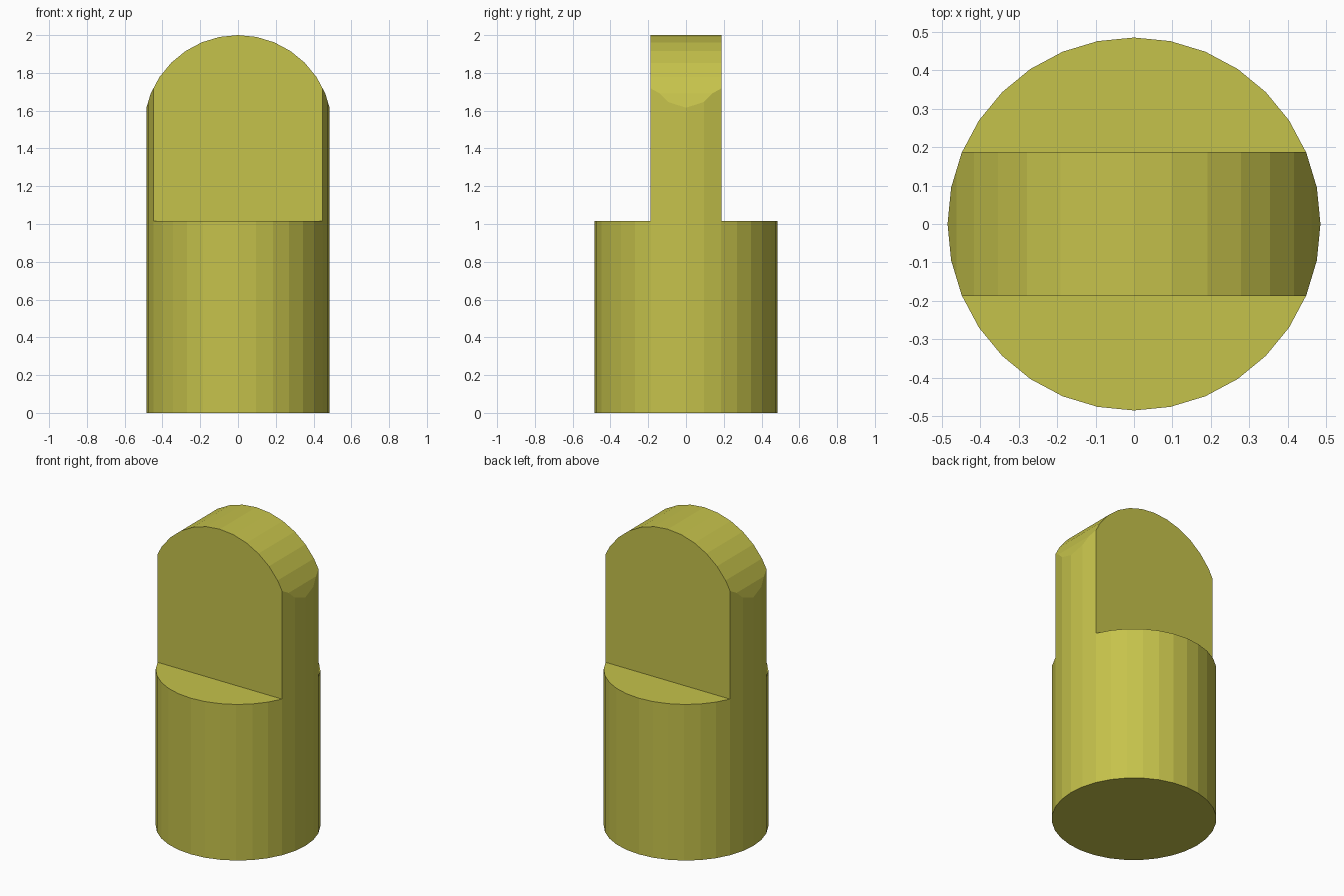
import bpy, bmesh
from math import sin, cos, pi

if "Cube" in bpy.data.objects:
    bpy.data.objects.remove(bpy.data.objects["Cube"])

R, SIDES = 0.485, 32         # shaft radius and facets
LEDGE, HALF = 1.015, 0.187   # shoulder height, half thickness of the tongue
TOP, DOME = 2.0, 0.5         # overall height, radius of the rounded top


def prism(name, points, offset):
    """Extrude a closed outline of 3D points along an offset vector."""
    bm = bmesh.new()
    face = bm.faces.new([bm.verts.new(p) for p in points])
    ext = bmesh.ops.extrude_face_region(bm, geom=[face])
    verts = [v for v in ext["geom"] if isinstance(v, bmesh.types.BMVert)]
    bmesh.ops.translate(bm, verts=verts, vec=offset)
    bmesh.ops.recalc_face_normals(bm, faces=bm.faces)
    mesh = bpy.data.meshes.new(name)
    bm.to_mesh(mesh)
    bm.free()
    obj = bpy.data.objects.new(name, mesh)
    bpy.context.collection.objects.link(obj)
    return obj


def cut(target, cutter, operation):
    """Apply a boolean and discard the cutter."""
    cutter.hide_render = True
    mod = target.modifiers.new("cut", 'BOOLEAN')
    mod.operation, mod.object, mod.solver = operation, cutter, 'EXACT'
    bpy.context.view_layer.objects.active = target
    bpy.ops.object.modifier_apply(modifier=mod.name)
    bpy.data.objects.remove(cutter)


# Round shaft, full height
ring = [(R * cos(2 * pi * i / SIDES), R * sin(2 * pi * i / SIDES), 0) for i in range(SIDES)]
peg = prism("round_top_peg", ring, (0, 0, TOP + 0.1))

# Rounded top, curved across x
arch = [(DOME * cos(pi * i / 16), -1, TOP - DOME + DOME * sin(pi * i / 16)) for i in range(17)]
arch += [(-DOME, -1, -0.5), (DOME, -1, -0.5)]
cut(peg, prism("arch_cutter", arch, (0, 2, 0)), 'INTERSECT')

# Flat cutaways front and back, leaving the central tongue
for side in (-1, 1):
    block = [(x, side * HALF, z) for x, z in ((-1, LEDGE), (1, LEDGE), (1, 3), (-1, 3))]
    cut(peg, prism("flat_cutter", block, (0, side, 0)), 'DIFFERENCE')

# Olive yellow finish
mat = bpy.data.materials.new("olive_yellow")
mat.diffuse_color = (0.56, 0.54, 0.07, 1)
mat.use_nodes = True
mat.node_tree.nodes["Principled BSDF"].inputs["Base Color"].default_value = mat.diffuse_color
peg.data.materials.append(mat)
